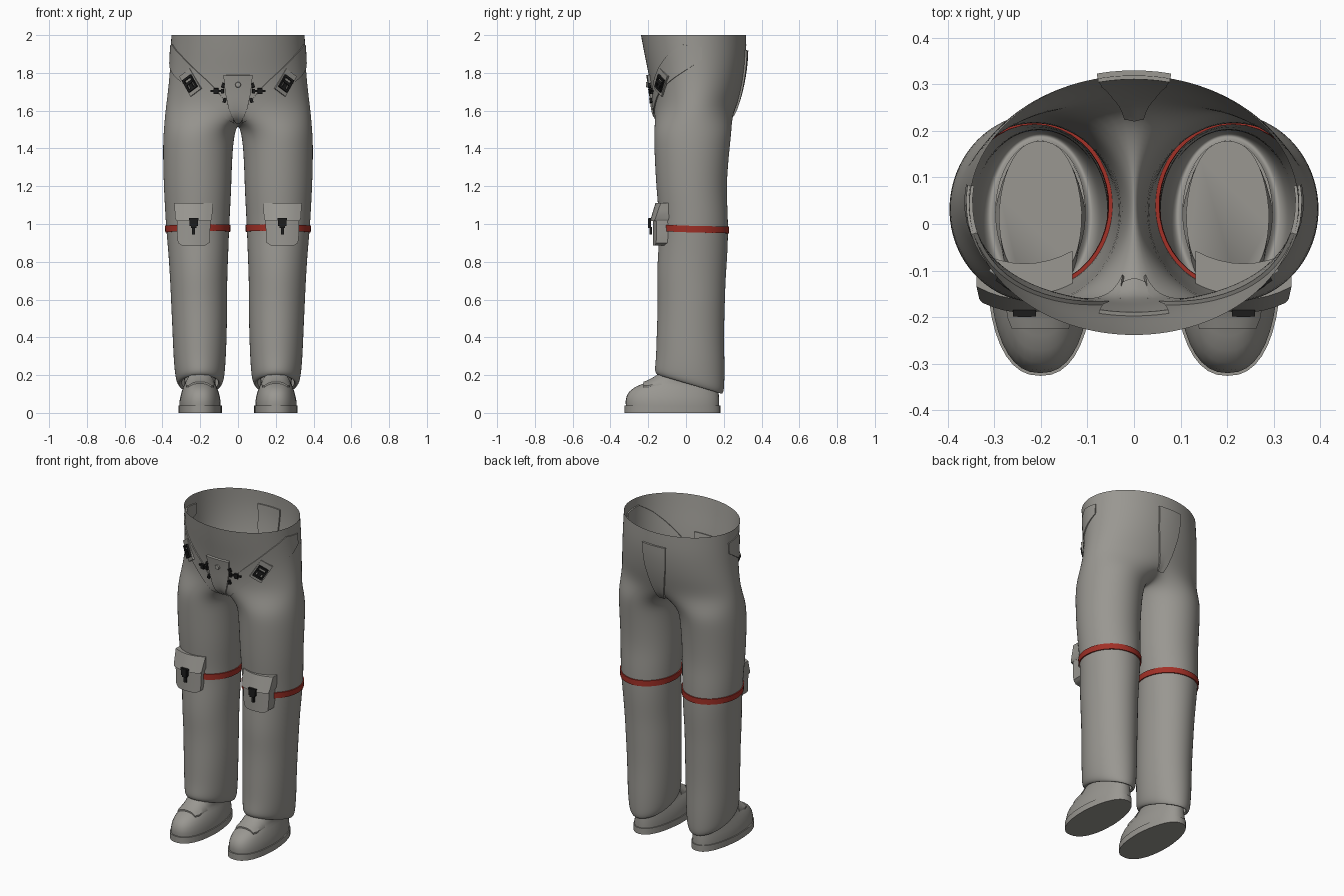
import bpy, bmesh
from math import sin, cos, pi, radians
from mathutils import Vector, Matrix
from mathutils.bvhtree import BVHTree

if "Cube" in bpy.data.objects:
    bpy.data.objects.remove(bpy.data.objects["Cube"])


def material(name, rgb):
    m = bpy.data.materials.new(name)
    m.use_nodes = True
    m.diffuse_color = (*rgb, 1)
    bsdf = m.node_tree.nodes["Principled BSDF"]
    bsdf.inputs["Base Color"].default_value = (*rgb, 1)
    bsdf.inputs["Roughness"].default_value = 0.8
    return m


GREY = material("suit grey", (0.32, 0.31, 0.285))
RED = material("band red", (0.36, 0.03, 0.02))
BLACK = material("buckle black", (0.012, 0.012, 0.012))


def finish(name, bm, mat, mirror=True, subsurf=0, angle=38):
    bmesh.ops.recalc_face_normals(bm, faces=bm.faces)
    mesh = bpy.data.meshes.new(name)
    bm.to_mesh(mesh)
    bm.free()
    mesh.materials.append(mat)
    ob = bpy.data.objects.new(name, mesh)
    bpy.context.collection.objects.link(ob)
    bpy.ops.object.select_all(action='DESELECT')
    ob.select_set(True)
    bpy.context.view_layer.objects.active = ob
    bpy.ops.object.shade_smooth_by_angle(angle=radians(angle))
    if mirror:
        ob.modifiers.new("mirror", 'MIRROR')
    if subsurf:
        s = ob.modifiers.new("smooth", 'SUBSURF')
        s.levels = s.render_levels = subsurf
    return ob


def skin(bm, rows, closed):
    """Join successive rows of vertices with quads."""
    for a, b in zip(rows, rows[1:]):
        n = min(len(a), len(b))
        for i in range(n if closed else n - 1):
            j = (i + 1) % n
            bm.faces.new((a[i], a[j], b[j], b[i]))


def loft(name, rings, mat, **kw):
    bm = bmesh.new()
    rows = [[bm.verts.new(p) for p in r] for r in rings]
    skin(bm, rows, True)
    bm.faces.new(rows[0])
    bm.faces.new(rows[-1])
    return finish(name, bm, mat, **kw)


def surface(ob):
    return BVHTree.FromObject(ob, bpy.context.evaluated_depsgraph_get())


def resample(rows, steps):
    """Linear in-betweens of ((u, v), (u, v)) edge pairs."""
    out = []
    for a, b in zip(rows, rows[1:]):
        for s in range(steps):
            out.append([Vector(p).lerp(Vector(q), s / steps) for p, q in zip(a, b)])
    return out + [[Vector(p) for p in rows[-1]]]


def patch(name, rows, project, lift, mat, cols=6, steps=4, **kw):
    """Thick strip laid over a surface by the project function."""
    rings = []
    for a, b in resample(rows, steps):
        pts = [a.lerp(b, i / cols) for i in range(cols + 1)]
        rings.append([project(*p, lift) for p in pts]
                     + [project(*p, -0.008) for p in reversed(pts)])
    return loft(name, rings, mat, **kw)


def fittings(name, boxes, at, normal, roll, mat, mirror=True):
    """Boxes (x, y, z, width, height, depth) set on a plane facing normal."""
    right = Vector((0, 0, 1)).cross(normal).normalized()
    frame = Matrix((right, normal.cross(right), normal)).transposed().to_4x4()
    base = Matrix.Translation(at) @ frame @ Matrix.Rotation(radians(roll), 4, 'Z')
    bm = bmesh.new()
    for x, y, z, *size in boxes:
        bmesh.ops.create_cube(bm, size=1, matrix=base @ Matrix.Translation((x, y, z))
                              @ Matrix.Diagonal((*size, 1)))
    return finish(name, bm, mat, mirror=mirror)


# Trousers: hip rings (z, half width, front, back) flow into leg rings
HIPS = [(2.0, .355, -.24, .32), (1.9, .358, -.222, .322), (1.8, .363, -.20, .312),
        (1.7, .373, -.183, .292), (1.6, .386, -.175, .262)]
# Leg rings: z, inner x, outer x, front, back, tilt
LEGS = [(1.5, .012, .395, -.172, .245, 0), (1.4, .028, .40, -.17, .232, 0),
        (1.2, .034, .395, -.16, .215, 0), (1.08, .04, .388, -.148, .222, 0),
        (.97, .046, .382, -.14, .225, 0), (.85, .05, .37, -.15, .222, 0),
        (.72, .056, .362, -.156, .212, 0), (.6, .056, .356, -.15, .208, 0),
        (.42, .058, .348, -.157, .202, 0), (.28, .064, .342, -.16, .206, .02),
        (.2, .07, .334, -.166, .205, .045), (.165, .078, .326, -.166, .202, .05),
        (.145, .092, .31, -.15, .192, .05), (.16, .104, .298, -.13, .18, .05)]
bm = bmesh.new()
rows = []
for z, w, f, b in HIPS:
    arc = [radians(-90 + 180 * i / 16) for i in range(17)]
    rows.append([bm.verts.new((w * cos(a), (f + b) / 2 + (b - f) / 2 * sin(a), z)) for a in arc])
skin(bm, rows, False)
crotch = rows[-1] + [bm.verts.new((0, .25 - .41 * j / 8, 1.6 - .08 * sin(pi * j / 8) ** .6))
                     for j in range(1, 8)]
rows = [crotch]
angles = [radians(-125 + 250 * i / 16) for i in range(17)]
angles += [radians(125 + 110 * j / 8) for j in range(1, 8)]
for z, x0, x1, f, b, tilt in LEGS:
    rows.append([bm.verts.new(((x0 + x1) / 2 + (x1 - x0) / 2 * cos(a),
                               (f + b) / 2 + (b - f) / 2 * sin(a), z - tilt * sin(a)))
                 for a in angles])
skin(bm, rows, True)
trousers = finish("trousers", bm, GREY, subsurf=2, angle=180)
cloth = surface(trousers)


def hip_hit(deg, z):
    d = Vector((sin(radians(deg)), -cos(radians(deg)), 0))
    hit, normal = cloth.ray_cast(Vector((0, .04, z)) + d * 2, -d)[:2]
    if hit is None:
        return Vector((0, .04, z)) + d * .2, d
    return hit, normal if normal.dot(d) > 0 else -normal


def on_hip(deg, z, lift):
    p, n = hip_hit(deg, z)
    return p + n * lift


def on_leg(deg, z, lift):
    d = Vector((sin(radians(deg)), -cos(radians(deg)), 0))
    start = Vector((.213, .035, z))
    hit = cloth.ray_cast(start, d)[0]
    return (hit or start + d * .17) + d * lift


# Harness: hip straps, front flap and back flap
patch("hip_strap", [((97, 1.87), (97, 1.935)), ((80, 1.80), (80, 1.95)),
                    ((65, 1.745), (65, 1.89)), ((49, 1.69), (49, 1.81)),
                    ((30, 1.61), (30, 1.72)), ((18, 1.56), (18, 1.65)),
                    ((8, 1.535), (8, 1.6))], on_hip, .006, GREY)
patch("front_flap", [((-18, 1.79), (18, 1.79)), ((-17, 1.7), (17, 1.7)),
                     ((-13, 1.61), (13, 1.61)), ((-7, 1.545), (7, 1.545))],
      on_hip, .014, GREY, mirror=False)
patch("back_flap", [((164, 1.92), (196, 1.92)), ((165, 1.78), (195, 1.78)),
                    ((169, 1.66), (191, 1.66)), ((174, 1.56), (186, 1.56))],
      on_hip, .011, GREY, mirror=False)

# Hip buckles on their tabs
BUCKLE = [(-.026, 0, .014, .01, .074, .016), (.026, 0, .014, .01, .074, .016),
          (0, .032, .014, .06, .012, .016), (0, -.032, .014, .06, .012, .016),
          (0, .004, .016, .05, .014, .018), (0, -.016, .012, .022, .04, .014)]
p, n = hip_hit(56, 1.745)
fittings("hip_tab", [(0, .005, .004, .078, .125, .014)], p, n, -32, GREY)
fittings("hip_buckle", BUCKLE, p, n, -32, BLACK)

# Small clips beside the front flap, and its stud
p, n = hip_hit(27, 1.705)
fittings("flap_clip", [(0, 0, .01, .07, .01, .01), (.005, 0, .012, .024, .03, .014),
                       (-.03, 0, .012, .012, .022, .014)], p, n, 0, BLACK)
for deg, z in ((19, 1.735), (18, 1.655)):
    p, n = hip_hit(deg, z)
    fittings("flap_catch", [(0, 0, .012, .016, .024, .014)], p, n, 20, BLACK)
p, n = hip_hit(0, 1.74)
bm = bmesh.new()
bmesh.ops.create_cone(bm, cap_ends=True, segments=12, radius1=.016, radius2=.013, depth=.012,
                      matrix=Matrix.Translation(p + n * .017) @ Matrix.Rotation(pi / 2, 4, 'X'))
finish("flap_stud", bm, GREY, mirror=False)

# Red knee bands
patch("knee_band", [((0, .965), (0, 1.0)), ((90, .955), (90, .99)), ((180, .95), (180, .985)),
                    ((270, .96), (270, .995)), ((360, .965), (360, 1.0))],
      on_leg, .007, RED, cols=2, steps=10)


# Knee pockets: curved pouch and overhanging flap
def on_pouch(x, z, lift):
    front = -.172 + 2.6 * (x - .235) ** 2
    return Vector((x, front - lift if lift > 0 else front + .06, z))


def on_flap(x, z, lift):
    p = on_pouch(x, z, lift)
    p.y += (z - 1.02) * .3
    return p


patch("knee_pocket", [((.175, .885), (.295, .885)), ((.152, .9), (.318, .9)),
                      ((.148, .94), (.322, .94)), ((.145, 1.04), (.325, 1.04))],
      on_pouch, .004, GREY, cols=8, steps=2)
patch("pocket_flap", [((.145, 1.015), (.325, 1.015)), ((.138, 1.03), (.332, 1.03)),
                      ((.132, 1.11), (.338, 1.11))], on_flap, .017, GREY, cols=8, steps=2)
fittings("pocket_buckle", [(0, .022, .0, .05, .012, .014), (0, 0, .0, .03, .05, .016),
                           (-.018, .005, .0, .008, .04, .014), (.018, .005, .0, .008, .04, .014),
                           (0, -.04, -.006, .016, .04, .012)],
         Vector((.235, -.192, 1.005)), Vector((0, -1, 0)), 0, BLACK)


# Boots: outlines at rising heights (z, inner x, outer x, toe, heel)
def outline(z, x0, x1, toe, heel, count=40):
    pts = []
    for i in range(count):
        c, s = cos(2 * pi * i / count), sin(2 * pi * i / count)
        c, s = (abs(v) ** .85 * (1 if v > 0 else -1) for v in (c, s))
        w = (x1 - x0) / 2 * (1 - .14 * max(0, s))
        pts.append(((x0 + x1) / 2 + w * c, (toe + heel) / 2 + (heel - toe) / 2 * s, z))
    return pts


loft("boot_sole", [outline(z, .086, .316, -.326, .182) for z in (0, .038)], GREY)
boot = loft("boot_upper", [outline(*r) for r in (
    (.036, .092, .31, -.318, .176), (.06, .092, .31, -.32, .176), (.09, .097, .304, -.314, .174),
    (.115, .104, .297, -.298, .172), (.135, .112, .29, -.272, .172), (.15, .118, .285, -.24, .172),
    (.165, .12, .283, -.2, .172), (.19, .115, .287, -.155, .174),
    (.22, .112, .29, -.125, .178))], GREY, angle=60)
leather = surface(boot)


def on_boot(x, y, lift):
    hit = leather.ray_cast(Vector((x, y, 1)), Vector((0, 0, -1)))[0]
    return Vector((x, y, (hit.z if hit else .1) + lift))


patch("boot_tongue", [((.14, -.225), (.262, -.225)), ((.13, -.2), (.272, -.2)),
                      ((.122, -.13), (.28, -.13))], on_boot, .009, GREY, cols=10)
